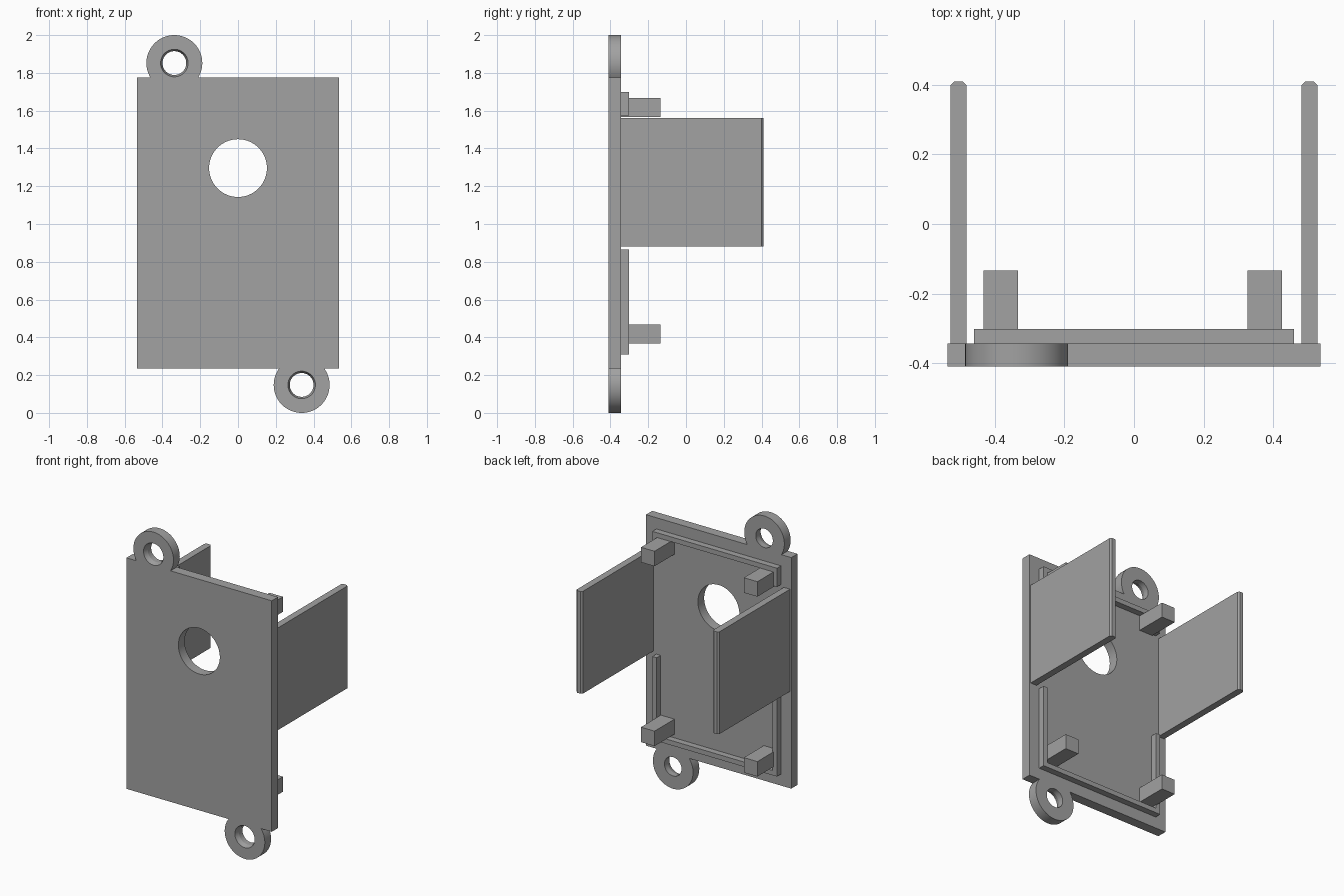
import bpy, bmesh, math
from mathutils import Vector

if "Cube" in bpy.data.objects:
    bpy.data.objects.remove(bpy.data.objects["Cube"], do_unlink=True)

grey = bpy.data.materials.new("plain grey")
grey.use_nodes = True
GREY = (0.36, 0.36, 0.36, 1)
grey.diffuse_color = GREY
grey.node_tree.nodes["Principled BSDF"].inputs["Base Color"].default_value = GREY

# Depth levels from front to back
FRONT, BACK, LIP, POST, TIP = -0.41, -0.344, -0.302, -0.134, 0.41
BOTTOM, TOP, HALF = 0.234, 1.775, 0.536
MID = (BOTTOM + TOP) / 2
EAR_X, EAR_R = 0.337, 0.148


def finish(name, bm):
    bmesh.ops.recalc_face_normals(bm, faces=bm.faces)
    mesh = bpy.data.meshes.new(name)
    bm.to_mesh(mesh)
    bm.free()
    mesh.materials.append(grey)
    obj = bpy.data.objects.new(name, mesh)
    bpy.context.collection.objects.link(obj)
    return obj


def prism(name, points, direction):
    """Extrude a flat outline along a direction."""
    bm = bmesh.new()
    face = bm.faces.new([bm.verts.new(p) for p in points])
    top = bmesh.ops.extrude_face_region(bm, geom=[face])["geom"]
    bmesh.ops.translate(bm, vec=direction,
                        verts=[v for v in top if isinstance(v, bmesh.types.BMVert)])
    return finish(name, bm)


def box(name, x0, x1, y0, y1, z0, z1):
    return prism(name, [(x0, y0, z0), (x1, y0, z0), (x1, y0, z1), (x0, y0, z1)],
                 (0, y1 - y0, 0))


def bore(name, x, z, profile, n=64):
    """Round cutter along y from (radius, y) stations."""
    bm = bmesh.new()
    rings = [[bm.verts.new((x + r * math.cos(math.tau * i / n), y,
                            z + r * math.sin(math.tau * i / n))) for i in range(n)]
             for r, y in profile]
    for a, b in zip(rings, rings[1:]):
        for i in range(n):
            j = (i + 1) % n
            bm.faces.new((a[i], a[j], b[j], b[i]))
    bm.faces.new(rings[0])
    bm.faces.new(rings[-1])
    return finish(name, bm)


# Plate outline with a round ear on the top and bottom edges
def ear_arc(cx, cz, edge, turn):
    start = math.asin((edge - cz) / EAR_R * (1 if turn == 0 else -1))
    sweep = math.pi - 2 * start
    return [(cx + EAR_R * math.cos(turn + start + sweep * i / 48), FRONT,
             cz + EAR_R * math.sin(turn + start + sweep * i / 48)) for i in range(49)]


outline = [(HALF, FRONT, BOTTOM), (HALF, FRONT, TOP)]
outline += ear_arc(-EAR_X, 2 - EAR_R, TOP, 0)
outline += [(-HALF, FRONT, TOP), (-HALF, FRONT, BOTTOM)]
outline += ear_arc(EAR_X, EAR_R, BOTTOM, math.pi)
plate = prism("cover_plate", outline, (0, BACK - FRONT, 0))

# Centre opening and countersunk screw holes
screw = [(0.073, FRONT - 0.02), (0.073, FRONT), (0.063, FRONT + 0.03), (0.063, BACK + 0.02)]
cutters = [
    bore("opening_cutter", 0, 1.296, [(0.153, FRONT - 0.02), (0.153, BACK + 0.02)]),
    bore("upper_screw_cutter", -EAR_X, 2 - EAR_R, screw),
    bore("lower_screw_cutter", EAR_X, EAR_R, screw),
]
bpy.context.view_layer.objects.active = plate
for cutter in cutters:
    cutter.hide_render = True
    mod = plate.modifiers.new("hole", "BOOLEAN")
    mod.operation, mod.solver, mod.object = "DIFFERENCE", "EXACT", cutter
    bpy.ops.object.modifier_apply(modifier=mod.name)
    bpy.data.objects.remove(cutter, do_unlink=True)
bpy.ops.object.select_all(action="DESELECT")
plate.select_set(True)
bpy.ops.object.shade_smooth_by_angle(angle=math.radians(15))


# Locating lip: two U-shaped ridges, interrupted beside the arms
def lip(name, outer, end, sign):
    w, t = 0.46, 0.032
    inner = outer + sign * t
    shape = [(-w, end), (-w, outer), (w, outer), (w, end),
             (w - t, end), (w - t, inner), (t - w, inner), (t - w, end)]
    prism(name, [(x, BACK, z) for x, z in shape], (0, LIP - BACK, 0))


lip("upper_lip", 1.70, 1.575, -1)
lip("lower_lip", 0.31, 0.865, 1)

# Four square posts
for side, x0 in (("right", -0.433), ("left", 0.326)):
    for level, z0 in (("lower", 0.367), ("upper", 1.567)):
        box(f"{level}_{side}_post", x0, x0 + 0.1, BACK, POST, z0, z0 + 0.1)

# Side arms with chamfered rear edges
for side, s in (("right", -1), ("left", 1)):
    a, b, c = 0.481, 0.527, 0.011
    shape = [(a, BACK), (b, BACK), (b, TIP - c), (b - c, TIP), (a + c, TIP), (a, TIP - c)]
    prism(f"{side}_arm", [(s * x, y, 0.88) for x, y in shape], Vector((0, 0, 0.682)))
